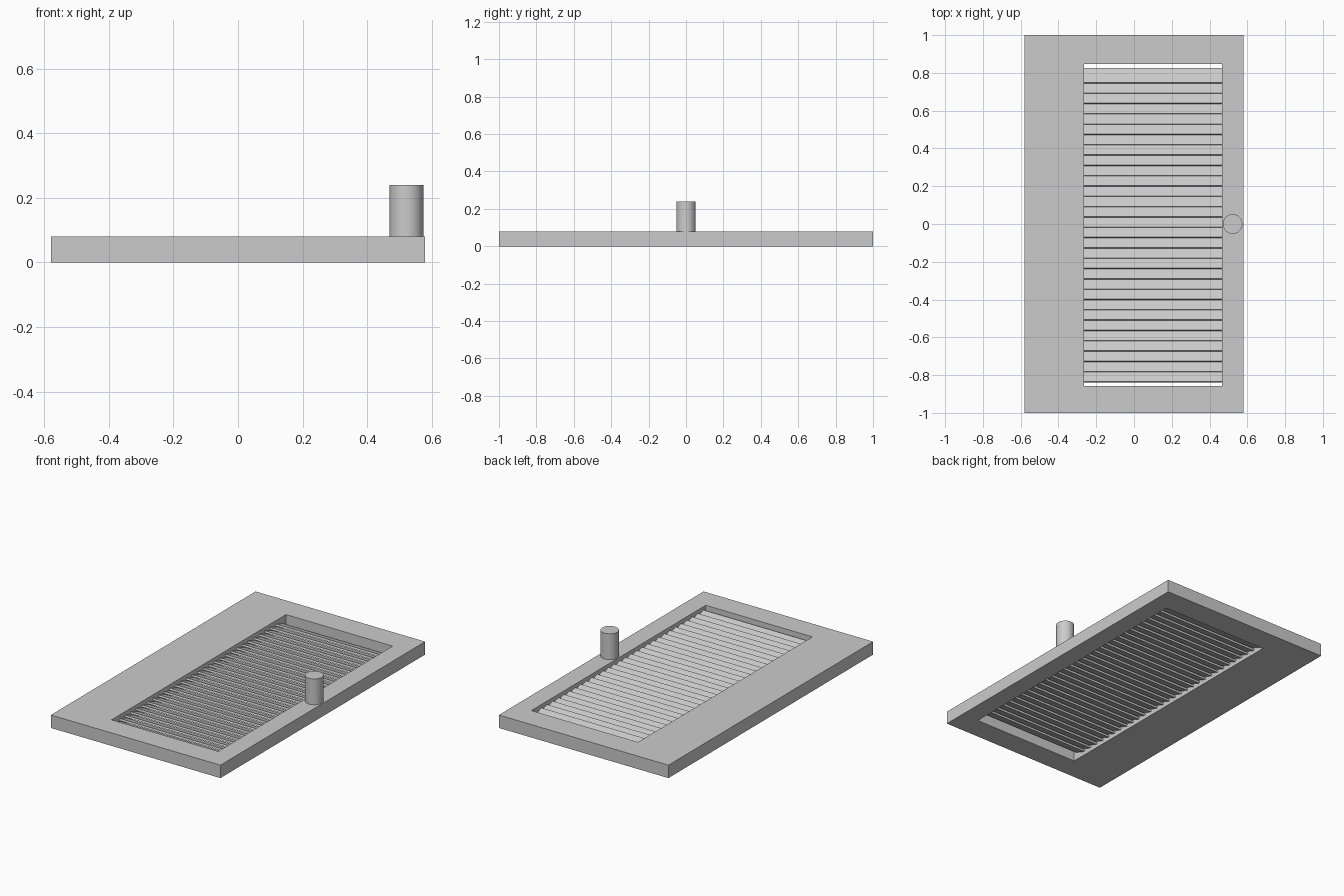
import bpy
import bmesh
import math
from mathutils import Matrix

cube = bpy.data.objects.get("Cube")
if cube:
    bpy.data.objects.remove(cube, do_unlink=True)

# Single plain grey
grey = bpy.data.materials.new("light grey")
grey.use_nodes = True
colour = (0.6, 0.6, 0.6, 1)
grey.diffuse_color = colour
grey.node_tree.nodes["Principled BSDF"].inputs["Base Color"].default_value = colour

THICK = 0.08
LEFT, RIGHT, NEAR, FAR = -0.265, 0.465, -0.857, 0.847   # opening


def add_object(name, bm):
    bmesh.ops.recalc_face_normals(bm, faces=bm.faces)
    mesh = bpy.data.meshes.new(name)
    bm.to_mesh(mesh)
    bm.free()
    mesh.materials.append(grey)
    obj = bpy.data.objects.new(name, mesh)
    bpy.context.collection.objects.link(obj)
    return obj


def rectangle(bm, x0, x1, y0, y1, z):
    return [bm.verts.new((x, y, z)) for x, y in ((x0, y0), (x1, y0), (x1, y1), (x0, y1))]


# Panel frame: four loops joined into a closed ring with an off-centre opening
bm = bmesh.new()
outer = (-0.58, 0.58, -1, 1)
inner = (LEFT, RIGHT, NEAR, FAR)
loops = [rectangle(bm, *box, z) for box, z in
         ((outer, 0), (outer, THICK), (inner, THICK), (inner, 0))]
for a, b in zip(loops, loops[1:] + loops[:1]):
    for i in range(4):
        j = (i + 1) % 4
        bm.faces.new((a[i], a[j], b[j], b[i]))
add_object("panel_frame", bm)

# Louvre slats: tilted boards, each with its lower edge to the back
SLATS, PITCH, TILT = 30, 0.0546, math.radians(-20)
for n in range(SLATS):
    bm = bmesh.new()
    bmesh.ops.create_cube(bm, size=1, matrix=Matrix.Diagonal((RIGHT - LEFT, 0.081, 0.012, 1)))
    slat = add_object(f"slat_{n + 1}", bm)
    slat.location = ((LEFT + RIGHT) / 2, 0.785 - n * PITCH, THICK / 2)
    slat.rotation_euler.x = TILT

# Round knob on the narrow margin
bpy.ops.mesh.primitive_cylinder_add(vertices=48, radius=0.052, depth=0.16,
                                    location=(0.522, 0, THICK + 0.08))
knob = bpy.context.object
knob.name = "knob"
knob.data.materials.append(grey)
bpy.ops.object.shade_smooth_by_angle(angle=math.radians(30))
